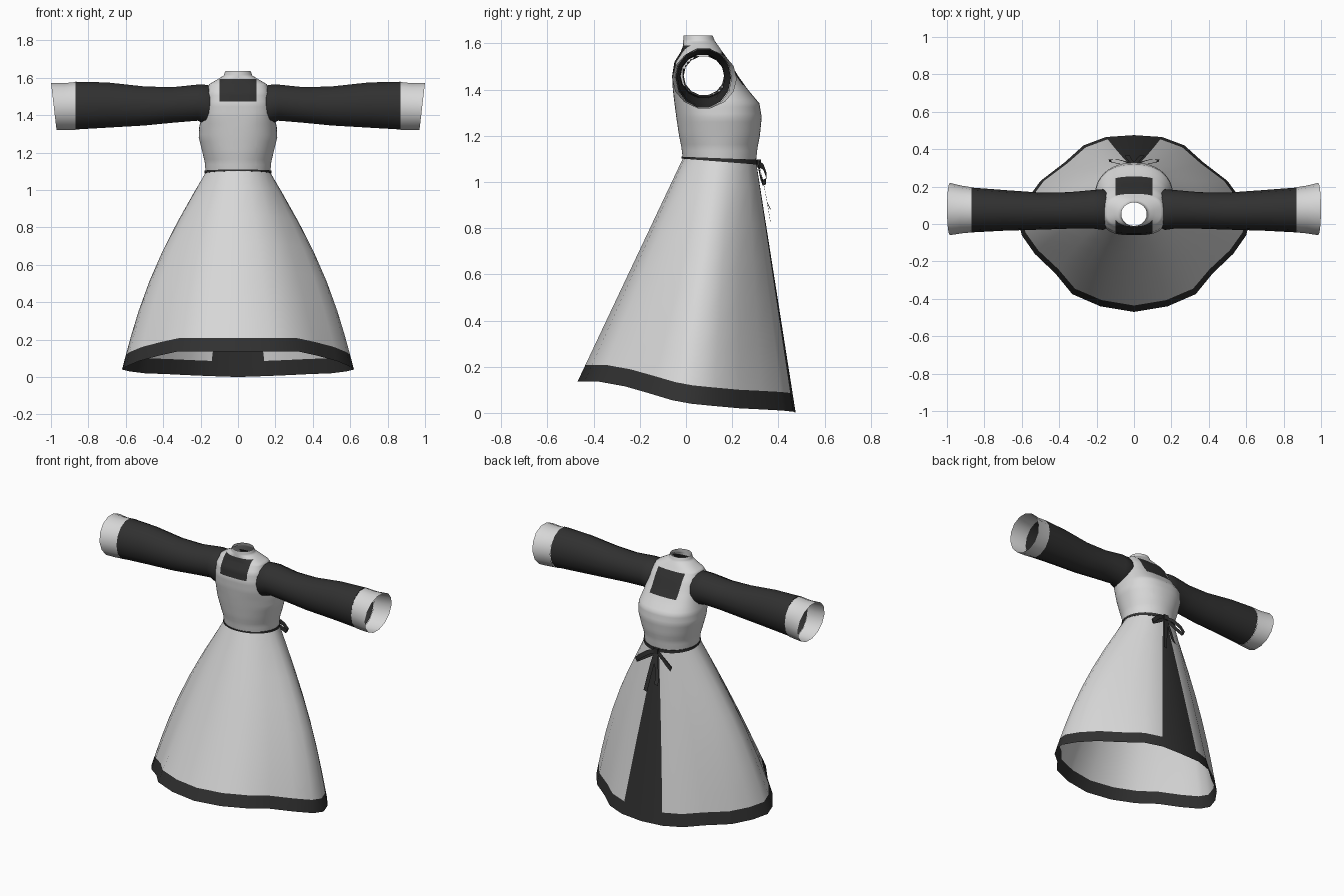
import bpy, bmesh, math
from mathutils import Vector

cube = bpy.data.objects.get("Cube")
if cube:
    bpy.data.objects.remove(cube, do_unlink=True)


def make_material(name, value):
    mat = bpy.data.materials.new(name)
    mat.use_nodes = True
    colour = (value, value, value, 1)
    mat.diffuse_color = colour
    bsdf = next(n for n in mat.node_tree.nodes if n.type == 'BSDF_PRINCIPLED')
    bsdf.inputs["Base Color"].default_value = colour
    bsdf.inputs["Roughness"].default_value = 0.8
    return mat


PALE = make_material("pale cloth", 0.68)
DARK = make_material("dark cloth", 0.03)


def finish(bm, name, mats, angle=50):
    mesh = bpy.data.meshes.new(name)
    bm.to_mesh(mesh)
    bm.free()
    obj = bpy.data.objects.new(name, mesh)
    bpy.context.collection.objects.link(obj)
    for m in mats:
        mesh.materials.append(m)
    bpy.ops.object.select_all(action='DESELECT')
    obj.select_set(True)
    bpy.context.view_layer.objects.active = obj
    bpy.ops.object.shade_smooth_by_angle(angle=math.radians(angle))
    return obj


def loft(rings, rule=None, closed=True):
    """Skin a list of equal-length point rings; rule(ring, column) gives the material index."""
    bm = bmesh.new()
    rows = [[bm.verts.new(p) for p in ring] for ring in rings]
    n = len(rows[0])
    for r in range(len(rows) - 1):
        for c in range(n if closed else n - 1):
            d = (c + 1) % n
            f = bm.faces.new((rows[r][c], rows[r][d], rows[r + 1][d], rows[r + 1][c]))
            if rule:
                f.material_index = rule(r, c)
    bmesh.ops.recalc_face_normals(bm, faces=bm.faces)
    return bm


def mix(a, b, t):
    return tuple(p + (q - p) * t for p, q in zip(a, b))


# Skirt: hem outline from back centre to front centre, mirrored
half = [(0, .475, 0), (.15, .465, .005), (.27, .42, .01), (.37, .33, .015),
        (.50, .23, .02), (.58, .12, .03), (.62, .02, .04), (.60, -.06, .055),
        (.53, -.16, .085), (.42, -.265, .115), (.33, -.375, .135),
        (.18, -.44, .135), (0, -.47, .135)]
hem = half + [(-x, y, z) for x, y, z in half[-2:0:-1]]
count = len(hem)
levels = [0, .1, .25, .4, .55, .7, .82, .925, 1]


def waist_point(i):
    x, y, z = hem[i]
    a = math.atan2(x / .62, y / .47)
    if i in (1, count - 1):          # stripe narrows to a point at the waist
        a *= .3
    return (.172 * math.sin(a), .146 + .158 * math.cos(a), 1.095 + .01 * -math.cos(a))


def skirt_ring(t):
    ring = []
    for i, h in enumerate(hem):
        p = mix(waist_point(i), h, t)
        bulge = .055 * math.sin(math.pi * t) * (h[0] / .62) * abs(h[0] / .62)
        ring.append((p[0] + bulge, p[1], p[2]))
    return ring


def skirt_rule(r, c):
    return 1 if r == len(levels) - 2 or c in (0, count - 1) else 0


finish(loft([skirt_ring(t) for t in levels], skirt_rule), "skirt", [PALE, DARK])

# Bodice: height, half width, front y, back y, squareness
profile = [(1.09, .172, -.012, .303, 2), (1.15, .178, -.02, .31, 2),
           (1.2, .19, -.03, .32, 2.1), (1.28, .21, -.042, .328, 2.2),
           (1.34, .207, -.05, .318, 2.4), (1.4, .192, -.057, .268, 2.8),
           (1.46, .18, -.06, .225, 3), (1.52, .17, -.05, .19, 3),
           (1.565, .155, -.022, .157, 2.8), (1.59, .112, -.013, .14, 2.4),
           (1.612, .076, -.012, .124, 2), (1.635, .068, -.01, .115, 2)]


def oval(z, w, front, back, power, n=64):
    ring = []
    for i in range(n):
        a = math.tau * i / n
        s, c = math.sin(a), math.cos(a)
        x = math.copysign(abs(c) ** (2 / power), c) * w
        y = math.copysign(abs(s) ** (2 / power), s) * (back - front) / 2
        ring.append((x, y + (front + back) / 2, z))
    return ring


steps = [mix(a, b, k / 4) for a, b in zip(profile, profile[1:]) for k in range(4)]
bm = loft([oval(*p) for p in steps + [profile[-1]]])

# Armholes
holes = []
for f in bm.faces:
    c = f.calc_center_median()
    if abs(c.x) > .1 and ((c.y - .077) / .092) ** 2 + ((c.z - 1.458) / .09) ** 2 < 1:
        holes.append(f)
bmesh.ops.delete(bm, geom=holes, context='FACES')

# Dark chest and back panels, cut cleanly into the cloth
cuts = [((s * .098, 0, 0), (1, 0, 0)) for s in (-1, 1)]
cuts += [((0, 0, z), (0, 0, 1)) for z in (1.42, 1.472, 1.56, 1.592)]
for co, no in cuts:
    bmesh.ops.bisect_plane(bm, geom=bm.verts[:] + bm.edges[:] + bm.faces[:],
                           plane_co=co, plane_no=no, dist=1e-5)
for f in bm.faces:
    c = f.calc_center_median()
    low, high = (1.42, 1.56) if c.y > .07 else (1.472, 1.592)
    if abs(c.x) < .098 and low < c.z < high:
        f.material_index = 1
finish(bm, "bodice", [PALE, DARK], 60)

# Sleeves and cuffs: x, front y, back y, bottom z, top z
sleeve = [(.125, -.01, .165, 1.375, 1.545), (.165, -.032, .186, 1.345, 1.565),
          (.215, -.025, .182, 1.368, 1.566), (.35, -.025, .17, 1.357, 1.552),
          (.5, -.03, .168, 1.342, 1.556), (.7, -.036, .182, 1.33, 1.578),
          (.87, -.045, .195, 1.32, 1.582)]
cuff = [(.87, -.045, .197, 1.318, 1.58), (.93, -.05, .205, 1.316, 1.574),
        (1.0, -.06, .22, 1.318, 1.576)]


def tube_ring(side, x, front, back, low, high, slant=0.0, n=14):
    ring = []
    for i in range(n):
        a = math.tau * i / n
        px = x - slant * (1 - math.sin(a)) / 2
        ring.append((side * px, (front + back) / 2 + math.cos(a) * (back - front) / 2,
                     (low + high) / 2 + math.sin(a) * (high - low) / 2))
    return ring


for side, word in ((1, "left"), (-1, "right")):
    finish(loft([tube_ring(side, *s) for s in sleeve]), word + "_sleeve", [DARK])
    rings = [tube_ring(side, *s, slant=.03 * i / 2) for i, s in enumerate(cuff)]
    finish(loft(rings), word + "_cuff", [PALE])

# Belt: thin band, wider and lower at the back
belt = []
for grow, edge in ((.002, -1), (.006, -1), (.006, 1), (.002, 1)):
    ring = oval(0, .172 + grow, -.013 - grow, .304 + grow, 2, 32)
    belt.append([(x, y, 1.105 - .06 * (y + .012) + edge * (.004 + .02 * (y + .02)))
                 for x, y, z in ring])
finish(loft(belt), "belt", [DARK], 30)


# Bow: flat ribbons swept along short paths
def ribbon(name, path, width):
    w = Vector(width) / 2
    rows = [[Vector(p) - w, Vector(p) + w] for p in path]
    finish(loft(rows, closed=False), name, [DARK])


for s, word in ((1, "left"), (-1, "right")):
    loop = [(0, .312, 1.08), (s * .05, .335, 1.065), (s * .1, .348, 1.03),
            (s * .13, .345, 1.0), (s * .125, .332, .998), (s * .08, .322, 1.025),
            (0, .312, 1.075)]
    ribbon(word + "_bow_loop", loop, (s * .012, 0, .026))
    tail = [(0, .314, 1.08), (s * .015, .335, 1.0), (s * .03, .352, .91),
            (s * (.045 if s > 0 else .035), .367, .82 if s > 0 else .88)]
    ribbon(word + "_bow_tail", tail, (.026, 0, .006))

bm = bmesh.new()
bmesh.ops.create_cube(bm, size=1)
for v in bm.verts:
    v.co = Vector((v.co.x * .03, v.co.y * .02 + .314, v.co.z * .035 + 1.08))
finish(bm, "bow_knot", [DARK], 30)
